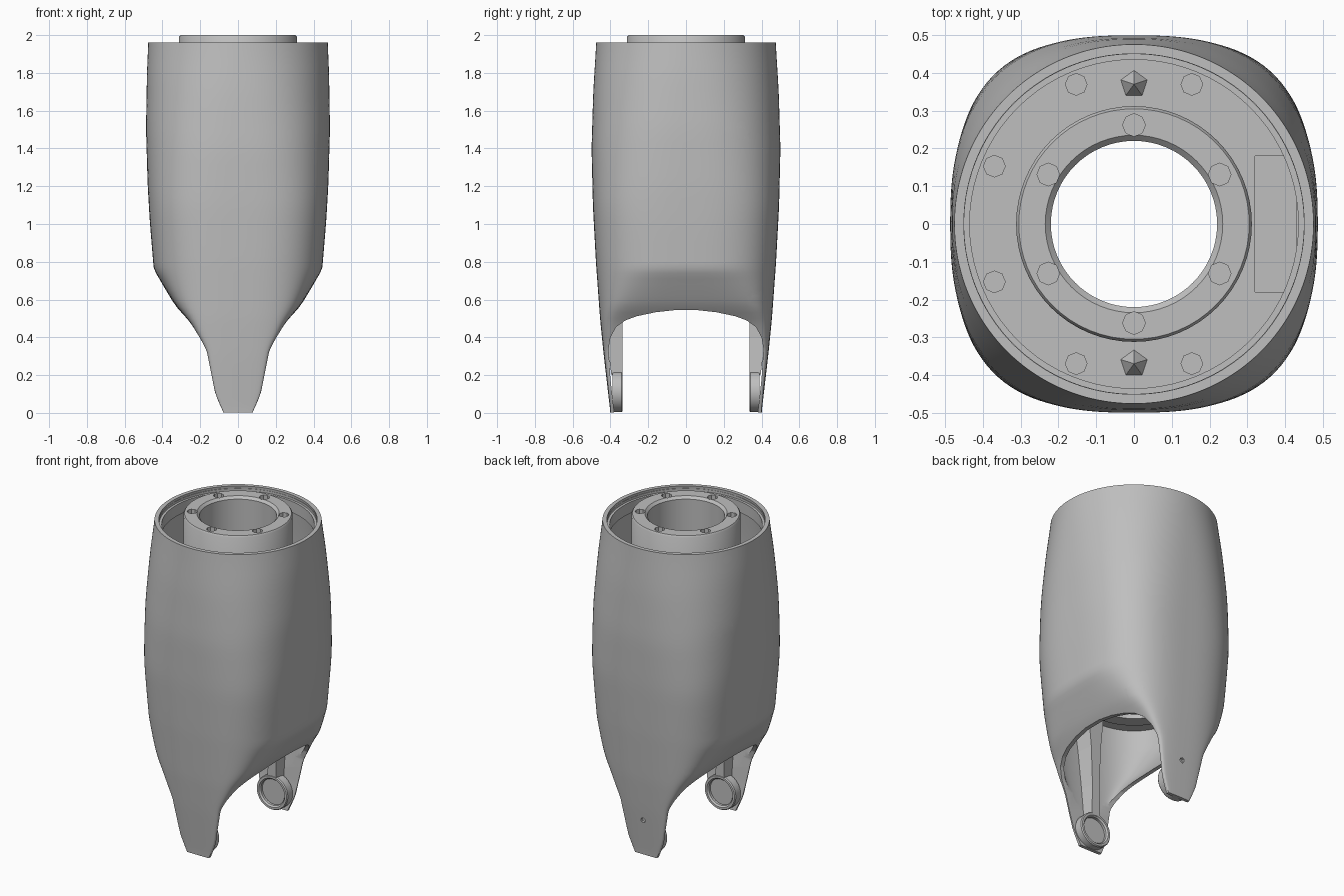
import bpy, bmesh, math
from mathutils import Matrix, Vector

cube = bpy.data.objects.get("Cube")
if cube:
    bpy.data.objects.remove(cube)

grey = bpy.data.materials.new("light_grey")
grey.use_nodes = True
grey.diffuse_color = (0.52, 0.52, 0.52, 1)
grey.node_tree.nodes["Principled BSDF"].inputs["Base Color"].default_value = (0.52, 0.52, 0.52, 1)

Y_AXIS = Matrix.Rotation(math.radians(-90), 4, 'X')


def finish(name, bm):
    bmesh.ops.recalc_face_normals(bm, faces=bm.faces)
    mesh = bpy.data.meshes.new(name)
    bm.to_mesh(mesh)
    bm.free()
    mesh.materials.append(grey)
    ob = bpy.data.objects.new(name, mesh)
    bpy.context.collection.objects.link(ob)
    return ob


def smooth(ob, angle=35):
    bpy.ops.object.select_all(action='DESELECT')
    ob.select_set(True)
    bpy.context.view_layer.objects.active = ob
    bpy.ops.object.shade_smooth_by_angle(angle=math.radians(angle))


def cut(ob, cutter):
    """Subtract the cutter, trying the next solver if one loses the part."""
    cutter.hide_render = True
    for solver in ('EXACT', 'MANIFOLD', 'FLOAT'):
        mod = ob.modifiers.new("cut", 'BOOLEAN')
        mod.operation, mod.solver, mod.object = 'DIFFERENCE', solver, cutter
        bpy.context.view_layer.update()
        view = bpy.context.evaluated_depsgraph_get()
        result = bpy.data.meshes.new_from_object(ob.evaluated_get(view))
        ob.modifiers.clear()
        if len(result.polygons) > len(ob.data.polygons) * .3:
            ob.data = result
            break
    bpy.data.objects.remove(cutter)


def loft(bm, rings, closed=False):
    loops = [[bm.verts.new(p) for p in ring] for ring in rings]
    pairs = list(zip(loops, loops[1:]))
    if closed:
        pairs.append((loops[-1], loops[0]))
    for a, b in pairs:
        for i in range(len(a)):
            j = (i + 1) % len(a)
            bm.faces.new((a[i], a[j], b[j], b[i]))
    return loops


def lathe(name, profile, matrix=Matrix(), steps=48):
    """Closed (radius, height) profile turned about z."""
    bm = bmesh.new()
    turn = [i * math.tau / steps for i in range(steps)]
    loft(bm, [[(r * math.cos(t), r * math.sin(t), z) for t in turn] for r, z in profile], True)
    bm.transform(matrix)
    return finish(name, bm)


def cylinder(name, start, axis, radius, length, sides=20):
    bm = bmesh.new()
    spin = Vector(axis).to_track_quat('Z', 'Y').to_matrix().to_4x4()
    bmesh.ops.create_cone(bm, cap_ends=True, segments=sides, radius1=radius, radius2=radius,
                          depth=length, matrix=Matrix.Translation((0, 0, length / 2)))
    bm.transform(Matrix.Translation(start) @ spin)
    return finish(name, bm)


def prism(name, outline, half, axis='X'):
    """Outline of (u, z) points extruded both ways along x or y."""
    bm = bmesh.new()
    rings = [[(s, u, z) if axis == 'X' else (u, s, z) for u, z in outline] for s in half]
    for loop in loft(bm, rings):
        bm.faces.new(loop)
    return finish(name, bm)


# Outer form: depth, width and waist against height
DEPTH = [(0, .40), (.3, .435), (.5, .455), (.8, .477), (1.1, .493), (1.4, .5), (1.7, .491), (1.96, .475)]
WIDTH = [(0, .38), (.75, .445), (1, .466), (1.2, .478), (1.5, .487), (1.8, .482), (1.96, .475)]
WAIST = [(0, .075), (.03, .09), (.1, .12), (.33, .167), (.39, .2), (.48, .255), (.57, .333),
         (.65, .382), (.75, .44), (.8, .5)]
POWER = [(0, 3), (1.1, 3), (1.96, 2)]


def sample(table, z, blur=.025):
    def at(h):
        for (a, u), (b, v) in zip(table, table[1:]):
            if h <= b:
                return u + (v - u) * (max(h, a) - a) / (b - a)
        return table[-1][1]
    return sum(at(z + blur * k) for k in (-1, 0, 1)) / 3


def section(z, inset=0, count=160):
    hx, hy = sample(WIDTH, z) - inset, sample(DEPTH, z) - inset
    n, waist = sample(POWER, z), sample(WAIST, z, .012) - inset
    limit = (waist ** -8 - hx ** -8) ** -.125 if waist < hx * .995 else None
    points = []
    for i in range(count):
        c, s = math.cos(i * math.tau / count), math.sin(i * math.tau / count)
        r = (abs(c) ** n + abs(s) ** n) ** (-1 / n)
        x = hx * c * r
        if limit:
            x /= (1 + abs(x / limit) ** 8) ** .125
        points.append((x, hy * s * r, z))
    return points


# Hollow outer shell: outside going up, inside coming back down
heights = [.002, .02, .045] + [.08 + .03 * i for i in range(26)] + [.9 + 1.06 * i / 18 for i in range(19)]
bm = bmesh.new()
loft(bm, [section(z) for z in heights] + [section(z, .025) for z in reversed(heights)], True)
shell = finish("outer_shell", bm)

# Arched fork opening
half_arch = [(.372, -.1), (.38, 0), (.4, .18), (.41, .34), (.4, .4), (.37, .455), (.32, .49),
             (.26, .512), (.16, .533), (.06, .544)]
cut(shell, prism("arch_cutter", half_arch + [(-y, z) for y, z in reversed(half_arch)], (-1, 1)))

# Grazing screw pockets at the rear corners, small rear holes, rim notch
for side in (-1, 1):
    cut(shell, cylinder("pocket_cutter", (side * .44, .2, 1.48), (0, 1, 0), .03, .4))
    cut(shell, cylinder("pocket_cutter", (side * .31, .33, .605), (0, 1, 0), .033, .3))
for x, z in ((.17, 1.2), (.17, .95), (0, .23)):
    cut(shell, cylinder("hole_cutter", (x, .41, z), (0, 1, 0), .016, .2, 8))
cut(shell, cylinder("notch_cutter", (-.6, 0, 1.96), (1, 0, 0), .016, .2, 8))
smooth(shell, 30)

# Stepped lip inside the shell's mouth
smooth(lathe("mouth_lip", [(.435, 1.86), (.46, 1.86), (.46, 1.945), (.45, 1.945), (.45, 1.93), (.435, 1.93)],
             steps=80))

# Central sleeve with its screw circle
sleeve = lathe("central_sleeve", [(.22, .82), (.3, .82), (.312, .84), (.312, 1.99), (.305, 2),
                                  (.235, 2), (.22, 1.985)], steps=64)
for i in range(6):
    a = math.radians(30 + 60 * i)
    cut(sleeve, cylinder("screw_cutter", (.262 * math.cos(a), .262 * math.sin(a), 1.9),
                         (0, 0, 1), .03, .2, 8))
smooth(sleeve)

# Floor joining sleeve and shell, with a recess on one side
bm = bmesh.new()
inner = [[(.3 * x / math.hypot(x, y), .3 * y / math.hypot(x, y), z) for x, y, _ in section(z)]
         for z in (.9, .96)]
loft(bm, [section(.9, .015), section(.96, .015), inner[1], inner[0]], True)
floor = finish("inner_floor", bm)
cut(floor, prism("recess_cutter", [(.32, .935), (.43, .935), (.43, 1.1), (.32, 1.1)], (-.18, .18), 'Y'))
smooth(floor)
for i in range(1, 7):
    a = math.radians(22.5 + 45 * i)
    cylinder("floor_boss", (.4 * math.cos(a), .4 * math.sin(a), .95), (0, 0, 1), .03, .04, 8)
for side in (-1, 1):
    bm = bmesh.new()
    bmesh.ops.create_cone(bm, cap_ends=True, segments=5, radius1=.04, radius2=0, depth=.06,
                          matrix=Matrix.Translation((0, side * .37, .985)))
    finish("floor_peg", bm)

# Screw lugs under the sleeve
for i in range(6):
    a = math.radians(30 + 60 * i)
    cylinder("sleeve_lug", (.3 * math.cos(a), .3 * math.sin(a), .84), (0, 0, 1), .035, .08, 10)

# Fork ends: pivot ring, recessed disc and stiffening rib
for side, label in ((-1, "front"), (1, "rear")):
    place = Matrix.Translation((0, 0, .112)) @ Matrix.Rotation(math.pi * (side < 0), 4, 'Z') @ Y_AXIS
    smooth(lathe(label + "_pivot_ring", [(.082, .345), (.09, .335), (.103, .335), (.108, .342),
                                         (.108, .39), (.082, .39)], place, 32))
    cylinder(label + "_pivot_disc", (0, side * .36, .112), (0, side, 0), .085, .03, 32)
    bm = bmesh.new()
    rings = [[(-w, side * .337, z), (w, side * .337, z), (w + .012, side * y, z), (-w - .012, side * y, z)]
             for w, y, z in ((.03, .395, .2), (.026, .42, .4), (.035, .44, .65), (.06, .455, .91))]
    loops = loft(bm, rings)
    bm.faces.new(loops[0])
    bm.faces.new(loops[-1])
    finish(label + "_fork_rib", bm)
